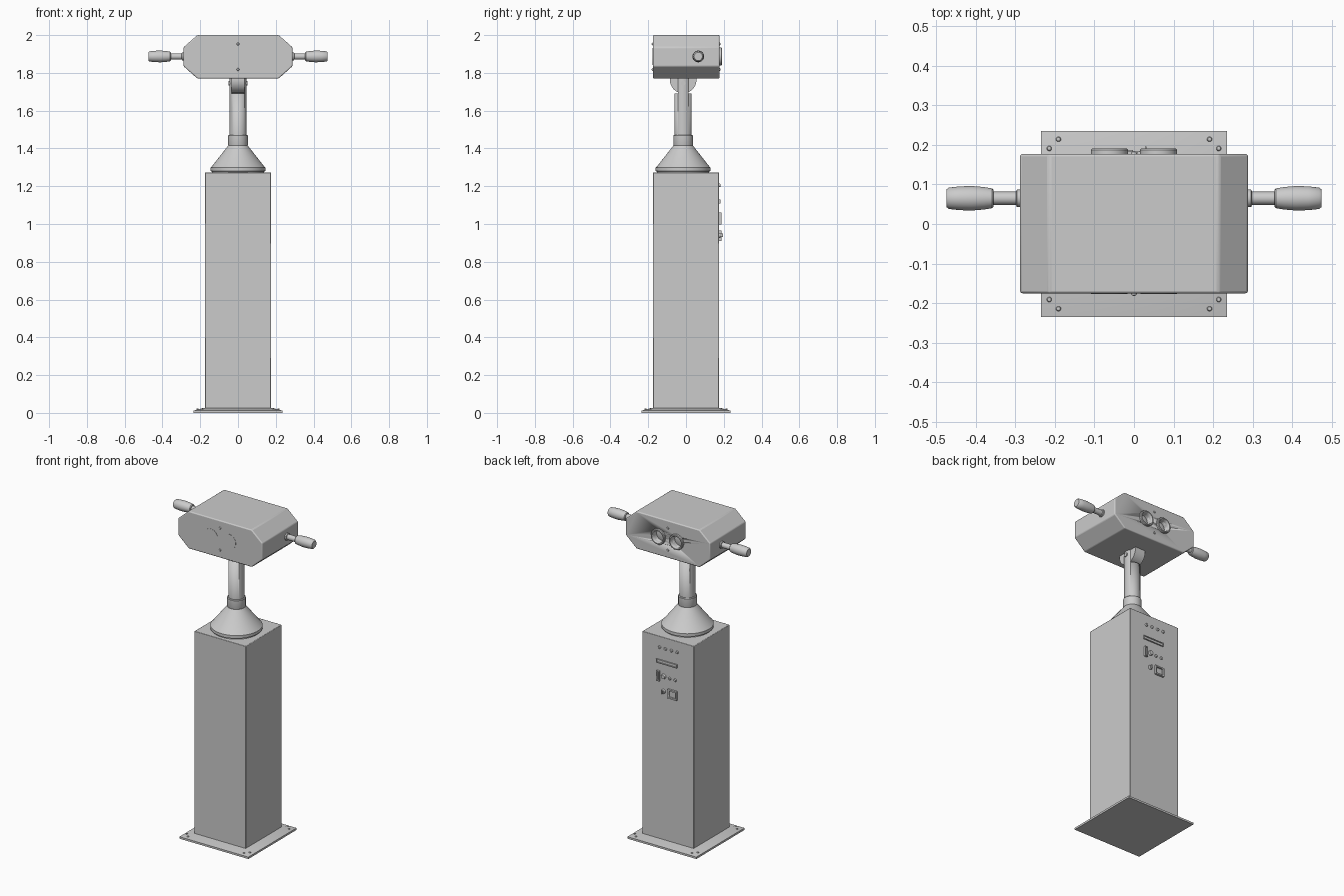
import bpy, bmesh, math
from mathutils import Matrix, Vector

if "Cube" in bpy.data.objects:
    bpy.data.objects.remove(bpy.data.objects["Cube"])

AX = -0.015   # y of the post axis
EYE_Z = 1.887


def finish(name, bm, bevel=0.0, segs=2):
    bmesh.ops.recalc_face_normals(bm, faces=bm.faces)
    me = bpy.data.meshes.new(name)
    bm.to_mesh(me)
    bm.free()
    ob = bpy.data.objects.new(name, me)
    bpy.context.collection.objects.link(ob)
    if bevel:
        m = ob.modifiers.new("bevel", 'BEVEL')
        m.width, m.segments, m.limit_method = bevel, segs, 'ANGLE'
    bpy.ops.object.select_all(action='DESELECT')
    ob.select_set(True)
    bpy.context.view_layer.objects.active = ob
    bpy.ops.object.shade_smooth_by_angle(angle=math.radians(35))
    return ob


def box(name, lo, hi, bevel=0.0):
    bm = bmesh.new()
    lo, hi = Vector(lo), Vector(hi)
    bmesh.ops.create_cube(bm, size=1, matrix=Matrix.Translation((lo + hi) / 2)
                          @ Matrix.Diagonal((*(hi - lo), 1)))
    return finish(name, bm, bevel)


def lathe(name, profile, loc=(0, 0, 0), axis=(0, 0, 1), n=40):
    """Spin (radius, height) points about an axis; zero radius closes an end."""
    bm = bmesh.new()
    vs = [bm.verts.new((r, 0, h)) for r, h in profile]
    es = [bm.edges.new(p) for p in zip(vs, vs[1:])]
    bmesh.ops.spin(bm, geom=vs + es, cent=(0, 0, 0), axis=(0, 0, 1),
                   angle=math.tau, steps=n, use_duplicate=False)
    bmesh.ops.remove_doubles(bm, verts=bm.verts, dist=1e-5)
    rot = Vector((0, 0, 1)).rotation_difference(Vector(axis)).to_matrix().to_4x4()
    bm.transform(Matrix.Translation(loc) @ rot)
    return finish(name, bm)


def cyl(name, r, h, loc, axis=(0, 0, 1), n=40):
    return lathe(name, [(0, 0), (r, 0), (r, h), (0, h)], loc, axis, n)


def dome(name, r, loc, axis, n=16):
    return lathe(name, [(0, -.002), (r, -.002), (r, r * .3), (r * .75, r * .75), (0, r)], loc, axis, n)


def cut(ob, cutter):
    m = ob.modifiers.new("cut", 'BOOLEAN')
    m.operation, m.object, m.solver = 'DIFFERENCE', cutter, 'EXACT'
    cutter.hide_render = True
    cutter.hide_viewport = True


# base plate with sloped rim
bm = bmesh.new()
rings = [[bm.verts.new((sx * s, sy * s, z)) for sx, sy in ((-1, -1), (1, -1), (1, 1), (-1, 1))]
         for s, z in ((.235, 0), (.235, .012), (.185, .026))]
for a, b in zip(rings, rings[1:]):
    for i in range(4):
        bm.faces.new((a[i], a[(i + 1) % 4], b[(i + 1) % 4], b[i]))
bm.faces.new(rings[0])
bm.faces.new(rings[-1])
finish("base_plate", bm)
for sx in (-1, 1):
    for sy in (-1, 1):
        for x, y in ((.191, .214), (.214, .191)):
            dome("base_bolt", .0065, (sx * x, sy * y, .017), (0, 0, 1))

# pedestal column
box("pedestal", (-.175, -.175, .02), (.175, .175, 1.272), .003)

# conical foot, collar and post
lathe("cone_foot", [(0, 1.27), (.138, 1.27), (.138, 1.278), (.146, 1.28), (.146, 1.298),
                    (.14, 1.303), (.052, 1.415), (0, 1.415)], (0, AX, 0), n=64)
lathe("post_collar", [(0, 1.41), (.049, 1.41), (.052, 1.418), (.052, 1.468), (.049, 1.472), (0, 1.472)],
      (0, AX, 0))
post = cyl("post", .045, .33, (0, AX, 1.46), n=48)
cut(post, box("fork_cutter", (-.0355, -.1, 1.69), (.0355, .1, 1.9)))

# tilt hinge
cyl("hinge_disc", .07, .07, (-.035, AX, 1.762), (1, 0, 0), 48)
cyl("hinge_pin", .012, .1, (-.05, AX, 1.745), (1, 0, 0), 20)

# viewer head: octagonal profile extruded along y
bm = bmesh.new()
prof = [(-.288, 1.835), (-.215, 1.77), (.215, 1.77), (.288, 1.835),
        (.288, 1.936), (.215, 2.0), (-.215, 2.0), (-.288, 1.936)]
f = bm.faces.new([bm.verts.new((x, -.175, z)) for x, z in prof])
ext = bmesh.ops.extrude_face_region(bm, geom=[f])
bmesh.ops.translate(bm, vec=(0, .352, 0), verts=[v for v in ext['geom'] if isinstance(v, bmesh.types.BMVert)])
head = finish("viewer_head", bm, .006, 3)

# eyepieces at the back, lens windows at the front
for x in (-.062, .062):
    cut(head, cyl("eye_cutter", .036, .06, (x, .145, EYE_Z), (0, 1, 0)))
    lathe("eyepiece", [(.036, -.006), (.047, -.006), (.047, .01), (.044, .014), (.038, .014),
                       (.034, .008), (.034, -.006), (.036, -.006)], (x, .177, EYE_Z), (0, 1, 0), 48)
    lathe("eye_lens", [(0, .006), (.02, .004), (.036, 0), (.036, -.004), (0, -.004)],
          (x, .147, EYE_Z), (0, 1, 0), 48)
    cyl("front_lens", .046, .003, (x, -.1735, EYE_Z), (0, -1, 0), 48)
for z in (1.953, 1.818):
    dome("head_screw", .007, (0, -.175, z), (0, -1, 0))
    dome("head_screw", .007, (0, .177, z), (0, 1, 0))

# side handles
for s in (-1, 1):
    at = (s * .28, .065, EYE_Z)
    lathe("handle_rod", [(0, 0), (.022, 0), (.022, .016), (.0165, .018), (.0165, .08), (0, .08)], at, (s, 0, 0))
    lathe("handle_grip", [(0, .075), (.021, .075), (.025, .079), (.0285, .1), (.031, .13), (.03, .16),
                          (.027, .188), (.022, .194), (0, .194)], at, (s, 0, 0))


# control panel on the back of the pedestal
def frame(name, x0, x1, z0, z1, t, y=.187):
    ob = box(name, (x0, .17, z0), (x1, y, z1))
    cut(ob, box(name + "_cutter", (x0 + t, .178, z0 + t), (x1 - t, .2, z1 - t)))


def knob(name, x, z, r, h):
    lathe(name, [(0, -.003), (r, -.003), (r, h * .5), (r * .8, h), (0, h)], (x, .175, z), (0, 1, 0), 24)


for x in (.057, .017, -.024, -.064):
    knob("button", x, 1.205, .009, .008)
frame("display_slot", -.064, .078, 1.108, 1.13, .005, .183)
frame("coin_slot", .054, .074, .998, 1.06, .006)
knob("dial", .028, 1.033, .015, .012)
for x in (-.012, -.05):
    knob("selector", x, 1.03, .009, .008)
knob("lock", .03, .94, .013, .01)
box("lock_key_bar", (.028, .18, .93), (.032, .196, .95))
frame("return_tray", -.064, -.002, .91, .965, .009)
